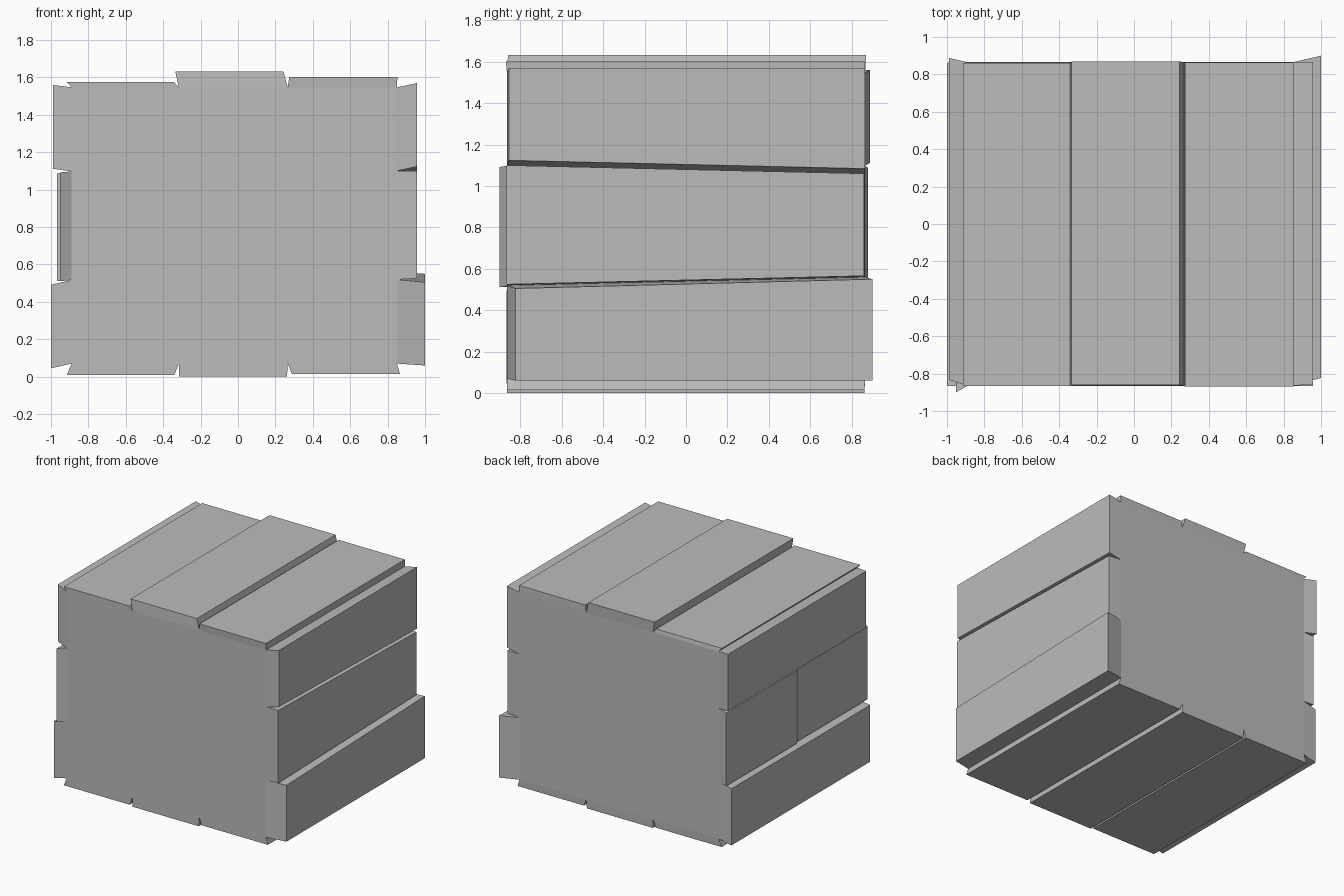
import bpy, bmesh

if "Cube" in bpy.data.objects:
    bpy.data.objects.remove(bpy.data.objects["Cube"])

stone = bpy.data.materials.new("grey")
stone.diffuse_color = (0.5, 0.5, 0.5, 1)
stone.use_nodes = True
stone.node_tree.nodes["Principled BSDF"].inputs["Base Color"].default_value = stone.diffuse_color

X0, X1, Z0, Z1, Y = -0.89, 0.85, 0.07, 1.547, 0.865


def finish(name, bm):
    bmesh.ops.recalc_face_normals(bm, faces=bm.faces)
    me = bpy.data.meshes.new(name)
    bm.to_mesh(me)
    bm.free()
    me.materials.append(stone)
    bpy.context.collection.objects.link(bpy.data.objects.new(name, me))


def loft(name, axis, d0, r0, d1, r1, inner_cap=False):
    """Join two quads at depths d0, d1 along axis. Quad = (y0, y1, low, high);
    low and high may be (front, back) pairs for a slanted edge."""
    bm = bmesh.new()
    rings = []
    for d, (ya, yb, lo, hi) in ((d0, r0), (d1, r1)):
        lo = lo if isinstance(lo, tuple) else (lo, lo)
        hi = hi if isinstance(hi, tuple) else (hi, hi)
        pts = [(ya, lo[0]), (yb, lo[1]), (yb, hi[1]), (ya, hi[0])]
        rings.append([bm.verts.new((d, y, v) if axis == "x" else (v, y, d))
                      for y, v in pts])
    a, b = rings
    for i in range(4):
        j = (i + 1) % 4
        bm.faces.new((a[i], a[j], b[j], b[i]))
    bm.faces.new(b)
    if inner_cap:
        bm.faces.new(a[::-1])
    finish(name, bm)


# Solid core
loft("core", "x", X0, (-Y, Y, Z0, Z1), X1, (-Y, Y, Z0, Z1), True)

# Top and bottom slabs: inner x range, outer height, outer quad
xs = (X0, -0.317, 0.266, X1)
tops = [(1.576, (-0.865, 0.86, -0.915, -0.342)),
        (1.632, (-0.86, 0.87, -0.335, 0.243)),
        (1.602, (-0.87, 0.864, 0.274, 0.852))]
bottoms = [(0.009, (-0.865, 0.862, -0.915, -0.34)),
           (0.0, (-0.865, 0.862, -0.315, 0.262)),
           (0.015, (-0.865, 0.862, 0.288, 0.866))]
for i in range(3):
    inner = (-Y, Y, xs[i], xs[i + 1])
    loft(f"top_slab_{i + 1}", "z", Z1, inner, *tops[i])
    loft(f"bottom_slab_{i + 1}", "z", Z0, inner, *bottoms[i])

# Right side slabs, with slanted joints
j1, j2 = (0.52, 0.56), (1.1, 1.06)
loft("right_lower_slab", "x", X1, (-Y, Y, Z0, j1),
     1.0, (-0.823, 0.9, 0.06, (0.505, 0.55)))
loft("right_middle_slab", "x", X1, (-Y, Y, j1, j2),
     0.957, (-0.866, 0.86, (0.525, 0.566), (1.1, 1.06)))
loft("right_upper_slab", "x", X1, (-Y, Y, j2, Z1),
     0.957, (-0.856, 0.865, (1.124, 1.084), 1.57))

# Left side slabs, the middle row split in two
loft("left_lower_slab", "x", X0, (-Y, Y, Z0, 0.517),
     -1.0, (-0.866, 0.862, 0.045, 0.492))
loft("left_middle_front_slab", "x", X0, (-Y, -0.01, 0.517, 1.098),
     -0.952, (-0.9, -0.03, 0.511, 1.092))
loft("left_middle_rear_slab", "x", X0, (-0.01, Y, 0.517, 1.098),
     -0.967, (0.005, 0.88, 0.511, 1.087))
loft("left_upper_slab", "x", X0, (-Y, Y, 1.098, Z1),
     -0.99, (-0.833, 0.888, 1.112, 1.56))
